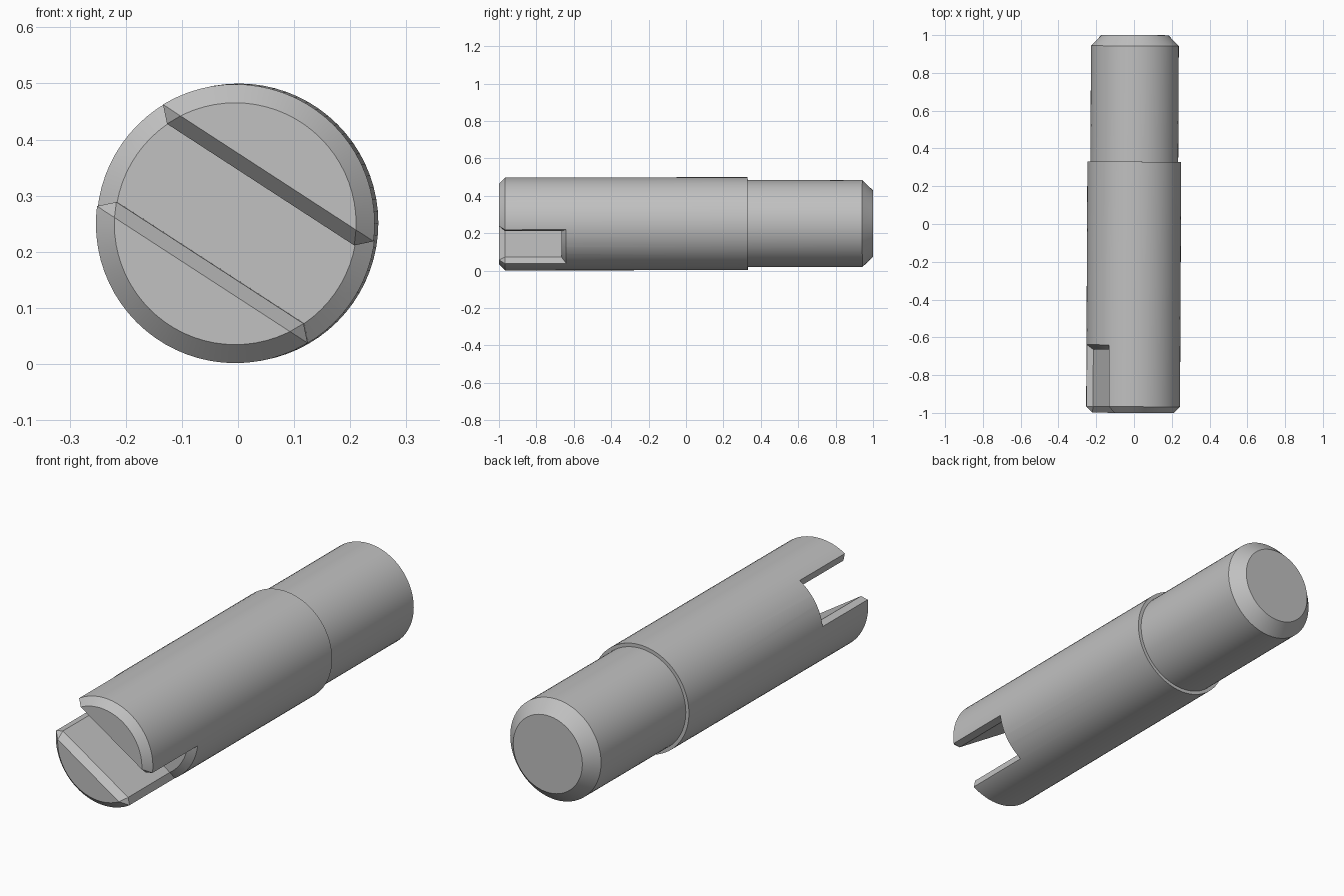
import bpy, bmesh, math
from mathutils import Matrix, Vector

if "Cube" in bpy.data.objects:
    bpy.data.objects.remove(bpy.data.objects["Cube"], do_unlink=True)

SEGMENTS = 72
R, R_END = 0.2485, 0.2155        # body radius and chamfered end radius
WALL, LIP = 0.083, 0.108         # slot half width, and half width at its chamfered lip
Y_LIP, FLOOR = -0.967, -0.665    # end of the front chamfer, slot floor
SLOT_TILT = Matrix.Rotation(math.radians(33), 4, 'Y')


def make_object(name, bm):
    bmesh.ops.recalc_face_normals(bm, faces=bm.faces)
    mesh = bpy.data.meshes.new(name)
    bm.to_mesh(mesh)
    bm.free()
    obj = bpy.data.objects.new(name, mesh)
    bpy.context.collection.objects.link(obj)
    return obj


def lathe(name, profile):
    """Solid of revolution about the y axis from (radius, y) pairs."""
    bm = bmesh.new()
    rings = []
    for r, y in profile:
        angles = [2 * math.pi * i / SEGMENTS for i in range(SEGMENTS)]
        rings.append([bm.verts.new((r * math.cos(a), y, r * math.sin(a))) for a in angles])
    for a, b in zip(rings, rings[1:]):
        for i in range(SEGMENTS):
            j = (i + 1) % SEGMENTS
            bm.faces.new((a[i], a[j], b[j], b[i]))
    bm.faces.new(rings[0])
    bm.faces.new(rings[-1])
    return make_object(name, bm)


def prism(name, points, offset):
    """Extrude a flat outline, turned to the slot direction."""
    bm = bmesh.new()
    face = bm.faces.new([bm.verts.new(p) for p in points])
    new = bmesh.ops.extrude_face_region(bm, geom=[face])["geom"]
    bmesh.ops.translate(bm, vec=offset, verts=[v for v in new if isinstance(v, bmesh.types.BMVert)])
    bm.transform(SLOT_TILT)
    return make_object(name, bm)


def cut(target, cutter):
    mod = target.modifiers.new("cut", 'BOOLEAN')
    mod.operation, mod.solver, mod.object = 'DIFFERENCE', 'EXACT', cutter
    bpy.context.view_layer.objects.active = target
    bpy.ops.object.modifier_apply(modifier=mod.name)
    bpy.data.objects.remove(cutter, do_unlink=True)


# Stepped pin with chamfered ends
pin = lathe("slotted_pin", [(R_END, -1), (R, Y_LIP), (R, 0.33), (0.2325, 0.33),
                            (0.2325, 0.943), (0.177, 1)])

# Slot that flares at the outer surface, with a chamfered round floor
u_in = math.sqrt(R_END ** 2 - WALL ** 2)
u_lip = math.sqrt(R ** 2 - LIP ** 2)
slope = (LIP - WALL) / (u_lip - u_in)
u_out = 0.27
w_out = WALL + slope * (u_out - u_in)
half = [(-u_out, w_out), (-u_in, WALL), (u_in, WALL), (u_out, w_out)]
outline = half + [(-u, -w) for u, w in half]
slot = prism("slot_cutter", [(u, -1.2, w) for u, w in outline], (0, 0.58, 0))
rise = (R - R_END) / 0.025
plug = lathe("slot_floor", [(R_END, FLOOR), (R_END + 0.065 * rise, FLOOR + 0.065)])
cut(slot, plug)
cut(pin, slot)

# Chamfer where the slot opens through the front end
k = (LIP - WALL) / (Y_LIP + 1)
mouth = [(WALL - k * (y - Y_LIP), y) for y in (-0.94, -1.05)]
(w0, y0), (w1, y1) = mouth
cut(pin, prism("mouth_cutter", [(-0.3, y0, -w0), (-0.3, y0, w0), (-0.3, y1, w1),
                                (-0.3, y1, -w1)], (0.6, 0, 0)))

# Clipped corners where the three chamfers of each prong meet
tri = [Vector((u_lip, Y_LIP, LIP)),
       Vector((math.sqrt(R_END ** 2 - LIP ** 2), -1, LIP)),
       Vector((u_in, Y_LIP, WALL))]
center = sum(tri, Vector()) / 3
for su in (-1, 1):
    for sw in (-1, 1):
        bm = bmesh.new()
        for p in [center + (p - center) * 1.8 for p in tri] + [center + Vector((0.04, -0.04, -0.04))]:
            bm.verts.new((p.x * su, p.y, p.z * sw))
        bmesh.ops.convex_hull(bm, input=bm.verts)
        bm.transform(SLOT_TILT)
        cut(pin, make_object("corner_cutter", bm))

# Plain grey metal
grey = bpy.data.materials.new("plain_grey")
grey.use_nodes = True
color = (0.53, 0.53, 0.53, 1)
grey.diffuse_color = color
grey.node_tree.nodes["Principled BSDF"].inputs["Base Color"].default_value = color
pin.data.materials.clear()
pin.data.materials.append(grey)

# Placement, with the axis very slightly off square
pin.location = (0, 0, 0.251)
pin.rotation_euler = (0.001, 0, -0.005)
bpy.ops.object.select_all(action='DESELECT')
pin.select_set(True)
bpy.context.view_layer.objects.active = pin
bpy.ops.object.shade_smooth_by_angle(angle=math.radians(25))
